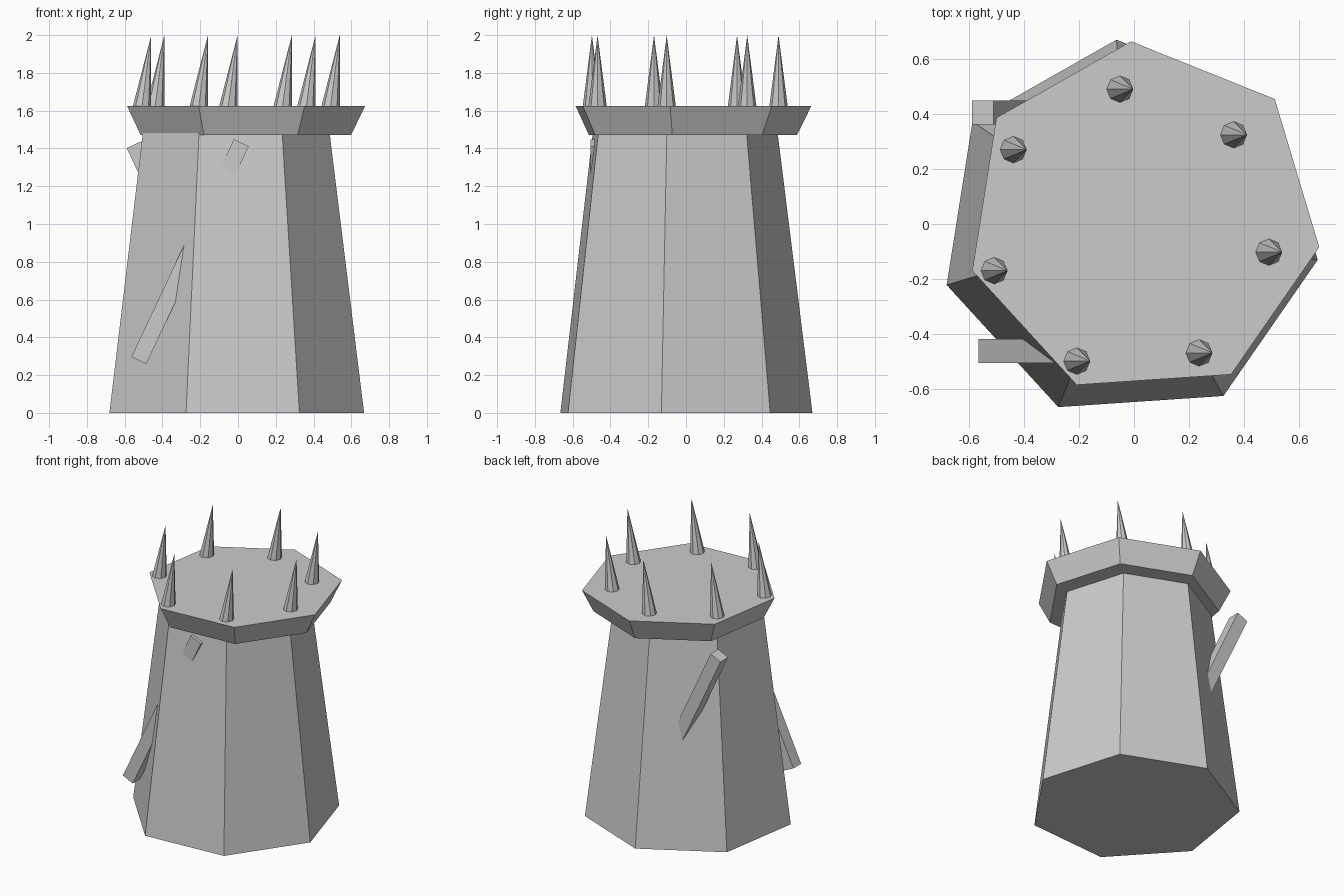
import bpy
from math import radians, sin, cos, pi, atan2, hypot

if "Cube" in bpy.data.objects:
    bpy.data.objects.remove(bpy.data.objects["Cube"])

SIDES = 7
TURN = radians(-9)          # rotation shared by all seven-sided parts
CX, CY = -0.017, -0.022     # tower axis


def add_mesh(name, verts, faces):
    mesh = bpy.data.meshes.new(name)
    mesh.from_pydata(verts, [], faces)
    mesh.update()
    ob = bpy.data.objects.new(name, mesh)
    bpy.context.collection.objects.link(ob)
    return ob


def ring(x, y, z, r, n, turn):
    return [(x + r * cos(turn + 2 * pi * i / n), y + r * sin(turn + 2 * pi * i / n), z)
            for i in range(n)]


def frustum(name, x, y, z0, r0, z1, r1):
    n = SIDES
    verts = ring(x, y, z0, r0, n, TURN) + ring(x, y, z1, r1, n, TURN)
    faces = [(i, (i + 1) % n, n + (i + 1) % n, n + i) for i in range(n)]
    faces += [tuple(reversed(range(n))), tuple(range(n, 2 * n))]
    return add_mesh(name, verts, faces)


def spike(name, x, y, z0, r, tip, n=8):
    verts = ring(x, y, z0, r, n, 0) + [tip]
    faces = [(i, (i + 1) % n, n) for i in range(n)] + [tuple(reversed(range(n)))]
    return add_mesh(name, verts, faces)


def beam(name, low, high, y, width):
    # square bar lying in an x-z plane, from low (x, z) to high (x, z)
    dx, dz = high[0] - low[0], high[1] - low[1]
    bpy.ops.mesh.primitive_cube_add(
        size=1, location=((low[0] + high[0]) / 2, y, (low[1] + high[1]) / 2),
        rotation=(0, atan2(dx, dz), 0))
    ob = bpy.context.object
    ob.name = name
    ob.scale = (width, width, hypot(dx, dz))
    return ob


# Tapered body and the slightly offset flared cap
frustum("tower_body", CX, CY, 0, 0.693, 1.5, 0.506)
frustum("flared_cap", 0.033, 0.017, 1.47, 0.572, 1.625, 0.648)

# Ring of spikes, each tip leaning toward +x
for i, (x, y, z) in enumerate(ring(CX, CY, 1.62, 0.513, SIDES, TURN)):
    spike(f"spike_{i + 1}", x, y, z, 0.049, (x + 0.049, y, 2.0))

# Crossed beams breaking through the walls
beam("front_beam", (-0.525, 0.278), (0.0175, 1.43), -0.462, 0.087)
beam("back_beam", (-0.01, 0.27), (-0.55, 1.42), 0.405, 0.087)
